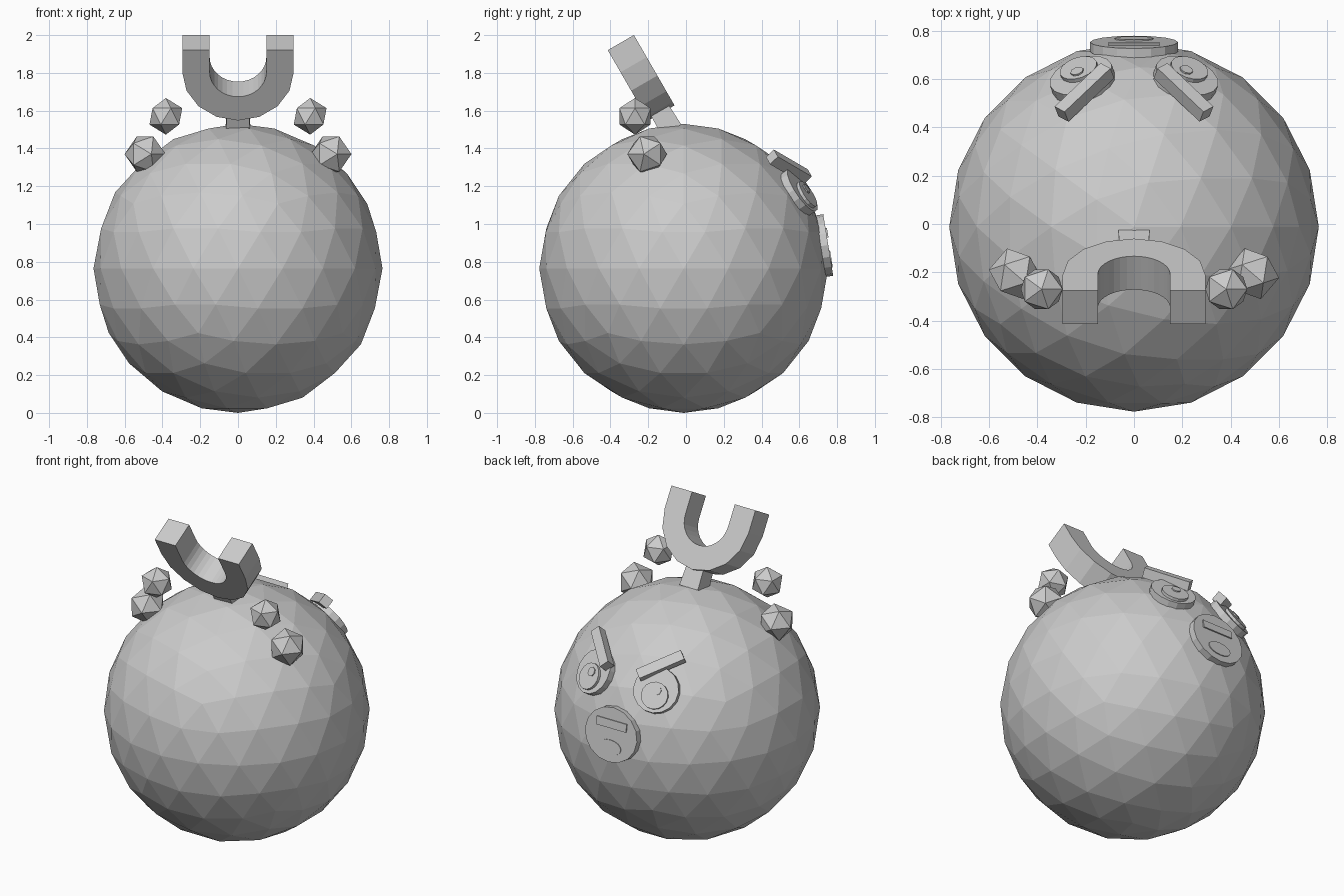
import bpy, bmesh, math
from mathutils import Vector, Matrix

if "Cube" in bpy.data.objects:
    bpy.data.objects.remove(bpy.data.objects["Cube"])

grey = bpy.data.materials.new("plain_grey")
grey.diffuse_color = (0.6, 0.6, 0.6, 1)
grey.use_nodes = True
grey.node_tree.nodes["Principled BSDF"].inputs["Base Color"].default_value = grey.diffuse_color
C = Vector((0, -0.012, 0.765))   # body centre
R = 0.765


def finish(bm, name, matrix):
    bmesh.ops.transform(bm, matrix=matrix, verts=bm.verts)
    bmesh.ops.recalc_face_normals(bm, faces=bm.faces)
    me = bpy.data.meshes.new(name)
    bm.to_mesh(me)
    bm.free()
    me.materials.append(grey)
    ob = bpy.data.objects.new(name, me)
    bpy.context.collection.objects.link(ob)
    return ob


def frame(origin, side, up, n):
    m = Matrix((side, up, n)).transposed().to_4x4()
    m.translation = origin
    return m


def ball(name, centre, r, sub, rot=Matrix()):
    bm = bmesh.new()
    bmesh.ops.create_icosphere(bm, subdivisions=sub, radius=r)
    finish(bm, name, Matrix.Translation(centre) @ rot)


def surface_frame(direction):
    """Axes lying on the body surface, with n pointing outwards."""
    n = Vector(direction).normalized()
    up = (Vector((0, 0, 1)) - n * n.z).normalized()
    return up.cross(n), up, n


def disc(name, axes, u, v, rx, ry, d0, d1, seg=16):
    side, up, n = axes
    bm = bmesh.new()
    bmesh.ops.create_cone(bm, cap_ends=True, segments=seg, radius1=1, radius2=1, depth=1)
    bmesh.ops.scale(bm, vec=(rx, ry, d1 - d0), verts=bm.verts)
    finish(bm, name, frame(C + side * u + up * v + n * (d0 + d1) / 2, side, up, n))


def box(name, matrix, size, taper=1.0):
    bm = bmesh.new()
    bmesh.ops.create_cube(bm, size=1)
    for v in bm.verts:
        if v.co.y > 0:
            v.co.x *= taper
            v.co.z *= taper
    bmesh.ops.scale(bm, vec=size, verts=bm.verts)
    finish(bm, name, matrix)


# Round body
ball("body", C, R, 3)

# Horseshoe on top, leaning 30 degrees to the front
X = Vector((1, 0, 0))
U = Vector((0, -0.5, math.sqrt(3) / 2))
T = Vector((0, math.sqrt(3) / 2, 0.5))
base = Vector((0, -0.13, 1.588))
ro, ri, top, half = 0.295, 0.15, 0.43, 0.08
outer, inner = [(-ro, top)], [(-ri, top)]
for i in range(17):
    a = math.pi + math.pi * i / 16
    k = ro * (math.cos(math.pi / 16) if i % 2 else 1)
    outer.append((k * math.cos(a), ro + k * math.sin(a)))
    inner.append((ri * math.cos(a), ro + ri * math.sin(a)))
outer.append((ro, top))
inner.append((ri, top))
bm = bmesh.new()
rings = [[bm.verts.new((x, y, z)) for x, y, z in
          ((*o, -half), (*o, half), (*p, half), (*p, -half))]
         for o, p in zip(outer, inner)]
for a, b in zip(rings, rings[1:]):
    for j in range(4):
        k = (j + 1) % 4
        bm.faces.new((a[j], a[k], b[k], b[j]))
bm.faces.new(rings[0])
bm.faces.new(rings[-1])
finish(bm, "horseshoe", frame(base, X, U, -T) )

# Short stem joining horseshoe and body
box("stem", frame(base - U * 0.035, X, U, X.cross(U)), (0.13, 0.14, 0.12), 0.9)

# Faceted beads beside the horseshoe
for s, tag in ((-1, "left"), (1, "right")):
    ball(f"small_bead_{tag}", (s * 0.382, -0.27, 1.57), 0.097, 1)
    ball(f"large_bead_{tag}", (s * 0.492, -0.206, 1.37), 0.11, 1,
         Matrix.Rotation(math.radians(25), 4, 'Y') @ Matrix.Rotation(math.radians(20), 4, 'X'))

# Eyes and slanted brows on the +y side
for s, tag in ((-1, "left"), (1, "right")):
    axes = surface_frame((s * 0.28, 0.80, 0.53))
    disc(f"eye_{tag}", axes, 0, 0, 0.135, 0.135, 0.72, 0.785)
    disc(f"pupil_{tag}", axes, 0, -0.035, 0.08, 0.08, 0.75, 0.802)
    disc(f"eye_glint_{tag}", axes, 0.01, -0.005, 0.028, 0.028, 0.78, 0.809, 8)
    a = Vector((s * 0.30, 0.455, 1.355))
    b = Vector((s * 0.11, 0.635, 1.25))
    mid = (a + b) / 2
    L = (b - a).normalized()
    n = mid - C
    n = (n - L * n.dot(L)).normalized()
    box(f"brow_{tag}", frame(mid, L, n.cross(L), n), ((b - a).length, 0.06, 0.06))

# Mouth with teeth and tongue plates
axes = surface_frame((0, 0.766, 0.124))
disc("mouth", axes, 0, 0, 0.182, 0.165, 0.735, 0.775)
side, up, n = axes
box("teeth", frame(C + up * 0.065 + n * 0.778, side, up, n), (0.21, 0.05, 0.009))
disc("tongue", axes, 0, -0.075, 0.08, 0.045, 0.772, 0.78)
